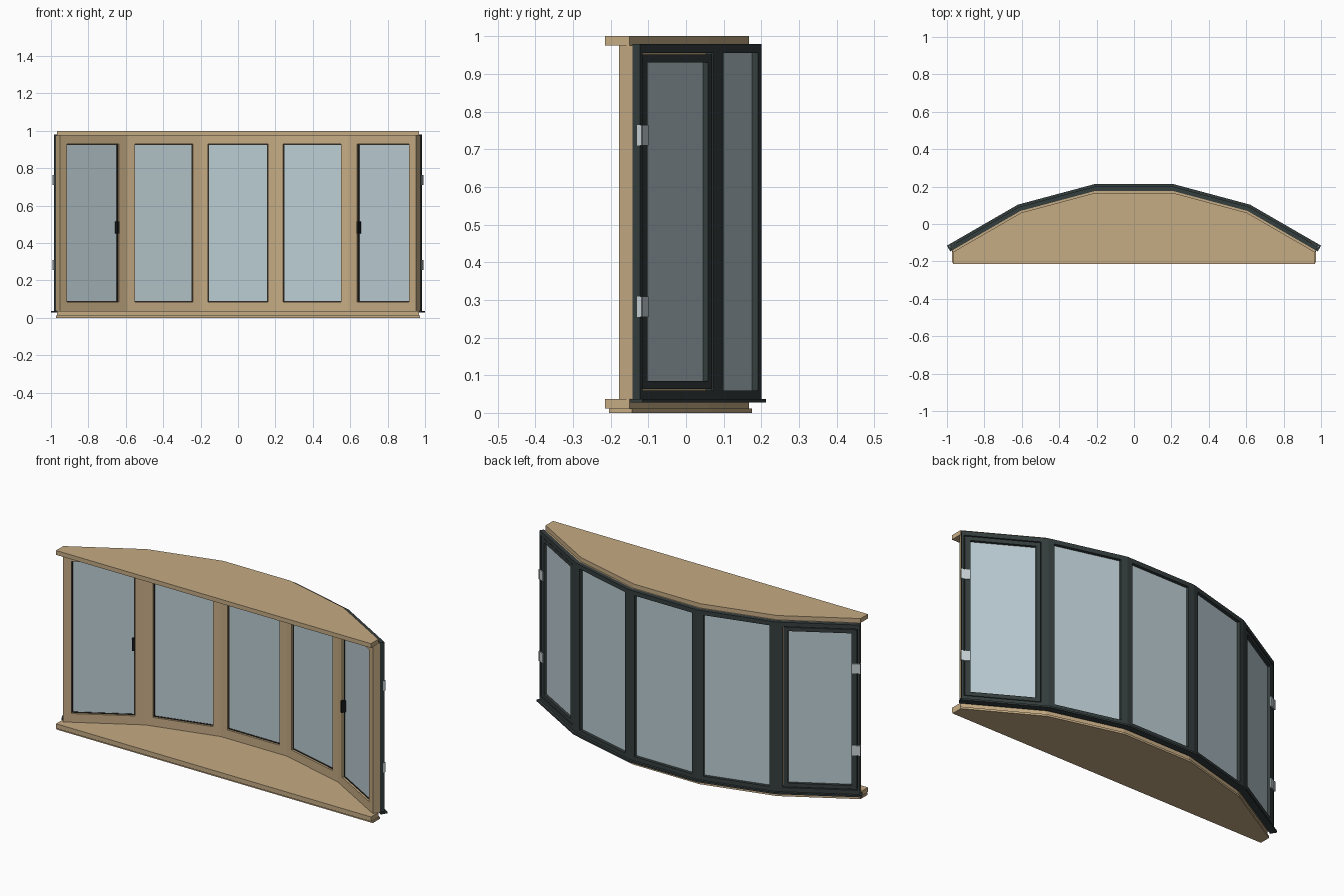
import bpy, bmesh, math
from mathutils import Vector

if "Cube" in bpy.data.objects:
    bpy.data.objects.remove(bpy.data.objects["Cube"])


def material(name, rgb):
    m = bpy.data.materials.new(name)
    m.diffuse_color = (*rgb, 1)
    m.use_nodes = True
    m.node_tree.nodes["Principled BSDF"].inputs["Base Color"].default_value = m.diffuse_color
    return m


WOOD = material("oak wood", (0.56, 0.41, 0.23))
DARK = material("dark cladding", (0.036, 0.048, 0.048))
GLASS = material("pale glass", (0.50, 0.61, 0.65))
GASKET = material("brown gasket", (0.03, 0.024, 0.018))
METAL = material("hinge metal", (0.58, 0.64, 0.67))
BLACK = material("handle black", (0.008, 0.009, 0.01))

# Outer line of the five bays, left to right
HALF = [Vector((0.21, 0.2)), Vector((0.6157, 0.0913)), Vector((0.985, -0.122))]
JOINTS = [Vector((-p.x, p.y)) for p in reversed(HALF)] + HALF
MITRE = math.tan(math.radians(7.5))
Z0, Z1 = 0.037, 0.979


def add_mesh(name, verts, faces, mat):
    me = bpy.data.meshes.new(name)
    me.from_pydata(verts, [], faces)
    bm = bmesh.new()
    bm.from_mesh(me)
    bmesh.ops.recalc_face_normals(bm, faces=bm.faces)
    bm.to_mesh(me)
    bm.free()
    me.materials.append(mat)
    ob = bpy.data.objects.new(name, me)
    bpy.context.collection.objects.link(ob)
    return ob


def prism(name, outline, z0, z1, mat):
    n = len(outline)
    verts = [(p[0], p[1], z) for z in (z0, z1) for p in outline]
    faces = [list(range(n)), list(range(n, 2 * n))]
    faces += [(i, (i + 1) % n, n + (i + 1) % n, n + i) for i in range(n)]
    return add_mesh(name, verts, faces, mat)


def offset_line(d, extend=0.0):
    """Bay line moved inward by d, with both ends lengthened."""
    pts = []
    for i, p in enumerate(JOINTS):
        dirs = [(JOINTS[k + 1] - JOINTS[k]).normalized() for k in (i - 1, i) if 0 <= k < 5]
        normals = [Vector((-t.y, t.x)) for t in dirs]
        n = sum(normals, Vector((0, 0))).normalized()
        q = p - n * d / n.dot(normals[0])
        if i == 0:
            q -= dirs[0] * extend
        if i == 5:
            q += dirs[0] * extend
        pts.append(q)
    return pts


class Bay:
    """Local space of one bay: u along it, d inward from its outer face."""

    def __init__(self, i):
        self.p = JOINTS[i]
        v = JOINTS[i + 1] - self.p
        self.length = v.length
        self.t = v.normalized()
        self.n = Vector((-self.t.y, self.t.x))
        self.ml = MITRE if i > 0 else 0
        self.mr = MITRE if i < 4 else 0

    def point(self, u, d, z):
        q = self.p + self.t * u - self.n * d
        return (q.x, q.y, z)

    def rect(self, r, d, mitred=False):
        l, rt, z0, z1 = r
        u0, u1 = l, self.length - rt
        if mitred:
            u0, u1 = u0 + self.ml * d, u1 - self.mr * d
        return [self.point(u, d, z) for u, z in ((u0, z0), (u1, z0), (u1, z1), (u0, z1))]

    def ring(self, name, outer, inner, d0, d1, mat, mitred=False):
        verts = []
        for d in (d0, d1):
            verts += self.rect(outer, d, mitred) + self.rect(inner, d)
        faces = []
        for a in range(4):
            b = (a + 1) % 4
            faces += [(a, b, b + 4, a + 4), (a + 8, b + 8, b + 12, a + 12),
                      (a, b, b + 8, a + 8), (a + 4, b + 4, b + 12, a + 12)]
        return add_mesh(name, verts, faces, mat)

    def box(self, name, r, d0, d1, mat):
        verts = self.rect(r, d0) + self.rect(r, d1)
        faces = [(0, 1, 2, 3), (4, 5, 6, 7)]
        faces += [(a, (a + 1) % 4, (a + 1) % 4 + 4, a + 4) for a in range(4)]
        return add_mesh(name, verts, faces, mat)


def grow(r, k):
    return (r[0] - k, r[1] - k, r[2] - k, r[3] + k)


def sided(i, end, joint, z0, z1):
    """Rectangle insets, with the free end on the outer side of the bow."""
    return (end, joint, z0, z1) if i == 0 else (joint, end, z0, z1)


for i in range(5):
    bay = Bay(i)
    casement = i in (0, 4)
    full = (0, 0, Z0, Z1)
    if casement:
        frame_open = sided(i, 0.012, 0.036, 0.060, 0.955)
        pane = sided(i, 0.044, 0.062, 0.085, 0.930)
    else:
        frame_open = (0.033, 0.033, 0.060, 0.955)
        pane = (0.049, 0.049, 0.085, 0.930)

    # Outside cladding and inside wooden frame
    bay.ring("outer_frame", full, frame_open, 0, 0.023, DARK, True)
    bay.ring("inner_frame", (0, 0, Z0, 0.976), pane, 0.023, 0.064, WOOD, True)

    # Glazing with a thin gasket on the room side
    bay.box("glass", pane, 0.017, 0.050, GLASS)
    bay.ring("gasket", pane, grow(pane, -0.005), 0.049, 0.053, GASKET)

    if casement:
        # Opening sash with hinges at the free end and a handle by the joint
        bay.ring("sash", grow(sided(i, 0.016, 0.040, 0.064, 0.951), 0), pane, 0.002, 0.023, DARK)
        for z in (0.255, 0.710):
            bay.box("hinge_plate", sided(i, 0.0, bay.length - 0.040, z, z + 0.054), -0.003, 0.004, METAL)
            bay.box("hinge_knuckle", sided(i, -0.003, bay.length - 0.005, z, z + 0.054), -0.006, 0.008, METAL)
        bay.box("handle", sided(i, bay.length - 0.076, 0.064, 0.450, 0.515), 0.050, 0.074, BLACK)
    else:
        # Wider outside face of the fixed glass
        bay.box("fixed_glass", frame_open, 0.017, 0.0235, GLASS)

# Projecting sill that follows the bow
prism("sill", offset_line(-0.013, 0.010) + offset_line(0.023, 0.010)[::-1], 0.028, Z0, DARK)


def board(name, d, front, z0, z1):
    back = offset_line(d)
    return prism(name, back + [(back[-1].x, front), (back[0].x, front)], z0, z1, WOOD)


# Head and seat boards, with the thin board under the seat
board("head_board", 0.033, -0.215, 0.976, 1.0)
board("seat_board", 0.033, -0.215, 0.011, Z0)
board("under_board", 0.025, -0.205, 0.0, 0.011)
